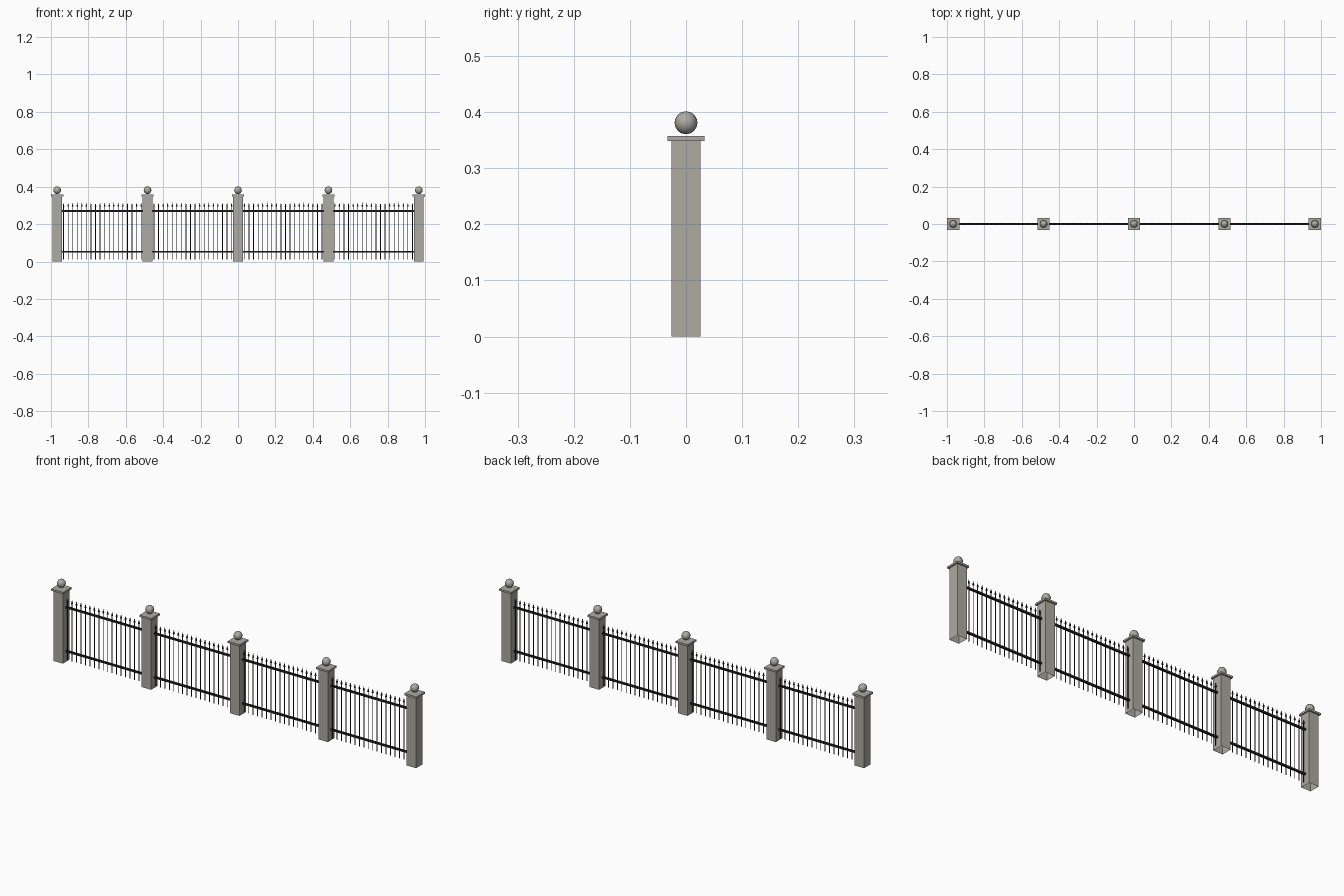
import bpy, bmesh, math
from mathutils import Matrix, Vector

if "Cube" in bpy.data.objects:
    bpy.data.objects.remove(bpy.data.objects["Cube"])


def material(name, rgb):
    m = bpy.data.materials.new(name)
    m.diffuse_color = (*rgb, 1)
    m.use_nodes = True
    m.node_tree.nodes["Principled BSDF"].inputs["Base Color"].default_value = m.diffuse_color
    return m


STONE = material("grey stone", (0.42, 0.405, 0.36))
IRON = material("black iron", (0.017, 0.017, 0.017))


def finish(bm, name, mat):
    me = bpy.data.meshes.new(name)
    bm.to_mesh(me)
    bm.free()
    me.materials.append(mat)
    ob = bpy.data.objects.new(name, me)
    bpy.context.collection.objects.link(ob)
    return ob


def add_box(bm, x, sx, sy, z0, z1):
    m = Matrix.Translation((x, 0, (z0 + z1) / 2)) @ Matrix.Diagonal((sx, sy, z1 - z0, 1))
    bmesh.ops.create_cube(bm, size=1, matrix=m)


def add_cone(bm, x, r0, r1, z0, z1, sides):
    bmesh.ops.create_cone(bm, cap_ends=True, segments=sides, radius1=r0, radius2=r1,
                          depth=z1 - z0, matrix=Matrix.Translation((x, 0, (z0 + z1) / 2)))


PITCH = 0.4835

# Five stone pillars, open underneath, each with a slab cap and a ball finial
for i in range(-2, 3):
    x = i * PITCH
    bm = bmesh.new()
    add_box(bm, x, 0.052, 0.052, 0, 0.348)
    bm.normal_update()
    bottom = [f for f in bm.faces if f.normal.z < -0.9]
    bmesh.ops.delete(bm, geom=bottom, context='FACES_ONLY')
    finish(bm, "pillar", STONE)
    bm = bmesh.new()
    add_box(bm, x, 0.066, 0.066, 0.348, 0.357)
    finish(bm, "pillar_cap", STONE)
    bm = bmesh.new()
    bmesh.ops.create_uvsphere(bm, u_segments=8, v_segments=8, radius=0.0205,
                              matrix=Matrix.Translation((x, 0, 0.381)))
    for f in bm.faces:
        f.smooth = True
    finish(bm, "ball_finial", STONE)

# Four iron panels between the pillars
COUNT, SPAN = 18, 0.415
for i in range(4):
    cx = (i - 1.5) * PITCH
    # Lower and upper rails
    bm = bmesh.new()
    for z in (0.053, 0.270):
        add_box(bm, cx, PITCH - 0.05, 0.009, z - 0.0042, z + 0.0042)
    finish(bm, "rails", IRON)
    # Pickets with spear heads
    bars, heads = bmesh.new(), bmesh.new()
    for k in range(COUNT):
        x = cx + SPAN * (k / (COUNT - 1) - 0.5)
        add_cone(bars, x, 0.0021, 0.0021, 0.011, 0.296, 6)
        add_cone(heads, x, 0.0048, 0, 0.295, 0.315, 6)
    finish(bars, "pickets", IRON)
    finish(heads, "spear_heads", IRON)
